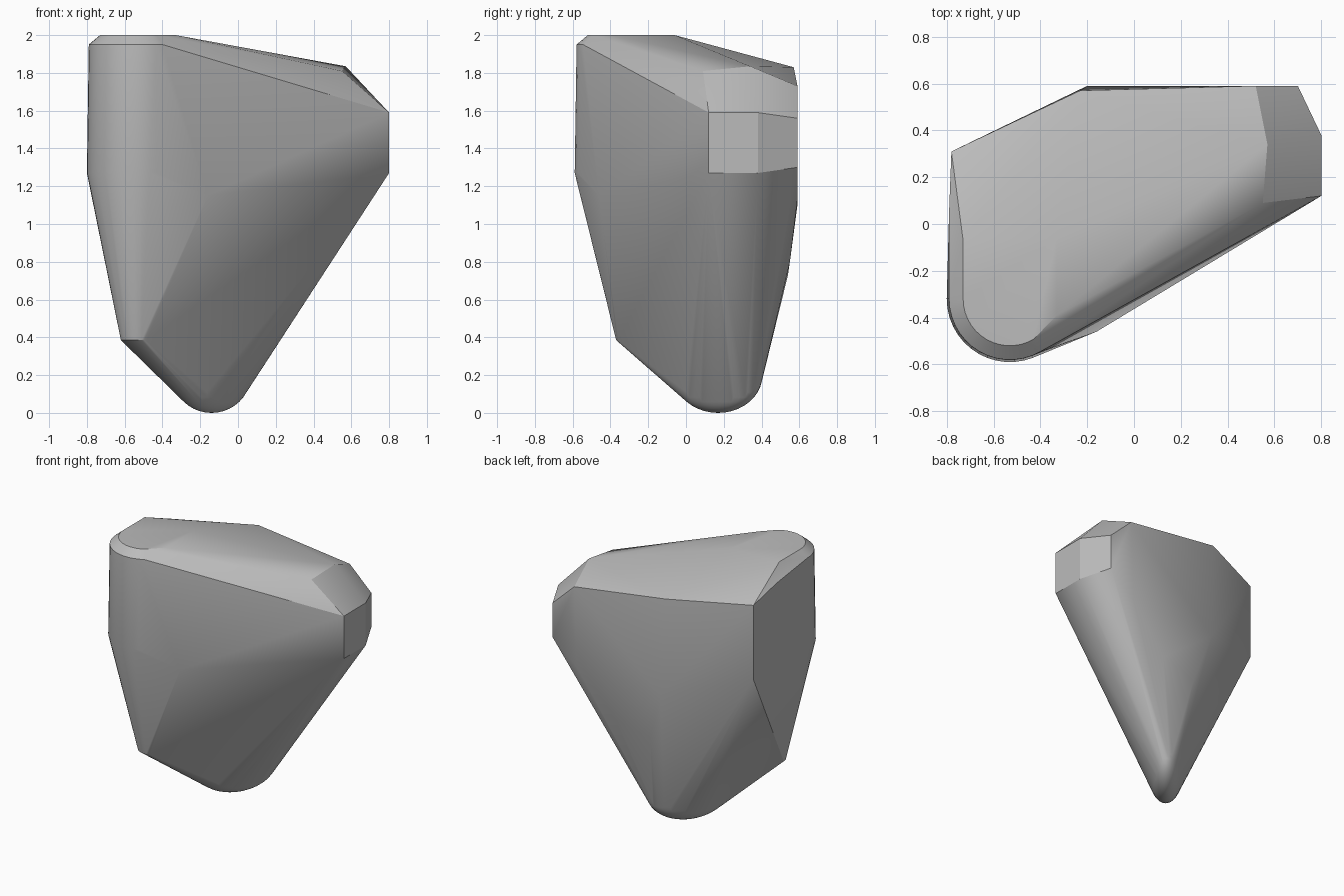
import bpy
import bmesh
import math
from mathutils import Matrix, Vector

cube = bpy.data.objects.get("Cube")
if cube:
    bpy.data.objects.remove(cube, do_unlink=True)


def make_material(name, color):
    mat = bpy.data.materials.new(name)
    mat.use_nodes = True
    mat.diffuse_color = color
    mat.node_tree.nodes["Principled BSDF"].inputs["Base Color"].default_value = color
    return mat


def arc(cx, cy, radius, z, start=180, end=300, steps=14):
    """Points on a level arc, angles in degrees."""
    for i in range(steps + 1):
        a = math.radians(start + (end - start) * i / steps)
        yield (cx + radius * math.cos(a), cy + radius * math.sin(a), z)


bm = bmesh.new()

# Rounded keel tip: a stretched ball
keel = (Matrix.Translation((-0.14, 0.17, 0.2))
        @ Matrix.Rotation(math.radians(50), 4, "Z")
        @ Matrix.Diagonal((0.29, 0.12, 0.2, 1)))
bmesh.ops.create_uvsphere(bm, u_segments=32, v_segments=20, radius=1, matrix=keel)

# Rounded front corner, from the flat top down to the narrow foot
points = []
for cx, cy, radius, z in ((-0.53, -0.32, 0.20, 2.0), (-0.53, -0.32, 0.26, 1.95),
                          (-0.53, -0.32, 0.27, 1.27), (-0.53, -0.28, 0.09, 0.385)):
    points += arc(cx, cy, radius, z)

# Faceted corners
points += [
    (-0.73, -0.07, 2.0), (-0.33, -0.06, 2.0), (-0.33, -0.39, 2.0),  # flat top
    (-0.16, -0.46, 1.15),                                           # front ridge
    (-0.79, 0.05, 1.9),
    (-0.78, 0.31, 1.83), (-0.78, 0.31, 1.27),                       # back corner
    (-0.23, 0.57, 1.83), (-0.2, 0.59, 1.1),                         # back face
    (0.52, 0.59, 1.73), (0.5, 0.59, 1.13),
    (0.7, 0.59, 1.56), (0.7, 0.59, 1.3),
    (0.55, 0.09, 1.81), (0.57, 0.34, 1.835),                        # end bevel
    (-0.08, 0.54, 0.73), (0.2, 0.55, 0.8),                          # rear keel
]
points += [(0.8, y, z) for y in (0.12, 0.38) for z in (1.27, 1.59)]  # end facet
for p in points:
    bm.verts.new(Vector(p))

# Wrap everything in one convex skin
hull = bmesh.ops.convex_hull(bm, input=bm.verts[:])
loose = {g for key in ("geom_interior", "geom_unused") for g in hull[key]
         if isinstance(g, bmesh.types.BMVert)}
bmesh.ops.delete(bm, geom=list(loose), context="VERTS")
bmesh.ops.dissolve_limit(bm, angle_limit=math.radians(0.5),
                         verts=bm.verts[:], edges=bm.edges[:])
bmesh.ops.recalc_face_normals(bm, faces=bm.faces[:])

mesh = bpy.data.meshes.new("stone_body")
bm.to_mesh(mesh)
bm.free()
mesh.materials.append(make_material("stone_grey", (0.5, 0.5, 0.5, 1)))
body = bpy.data.objects.new("stone_body", mesh)
bpy.context.collection.objects.link(body)
bpy.context.view_layer.objects.active = body
body.select_set(True)
bpy.ops.object.shade_smooth_by_angle(angle=math.radians(25))
